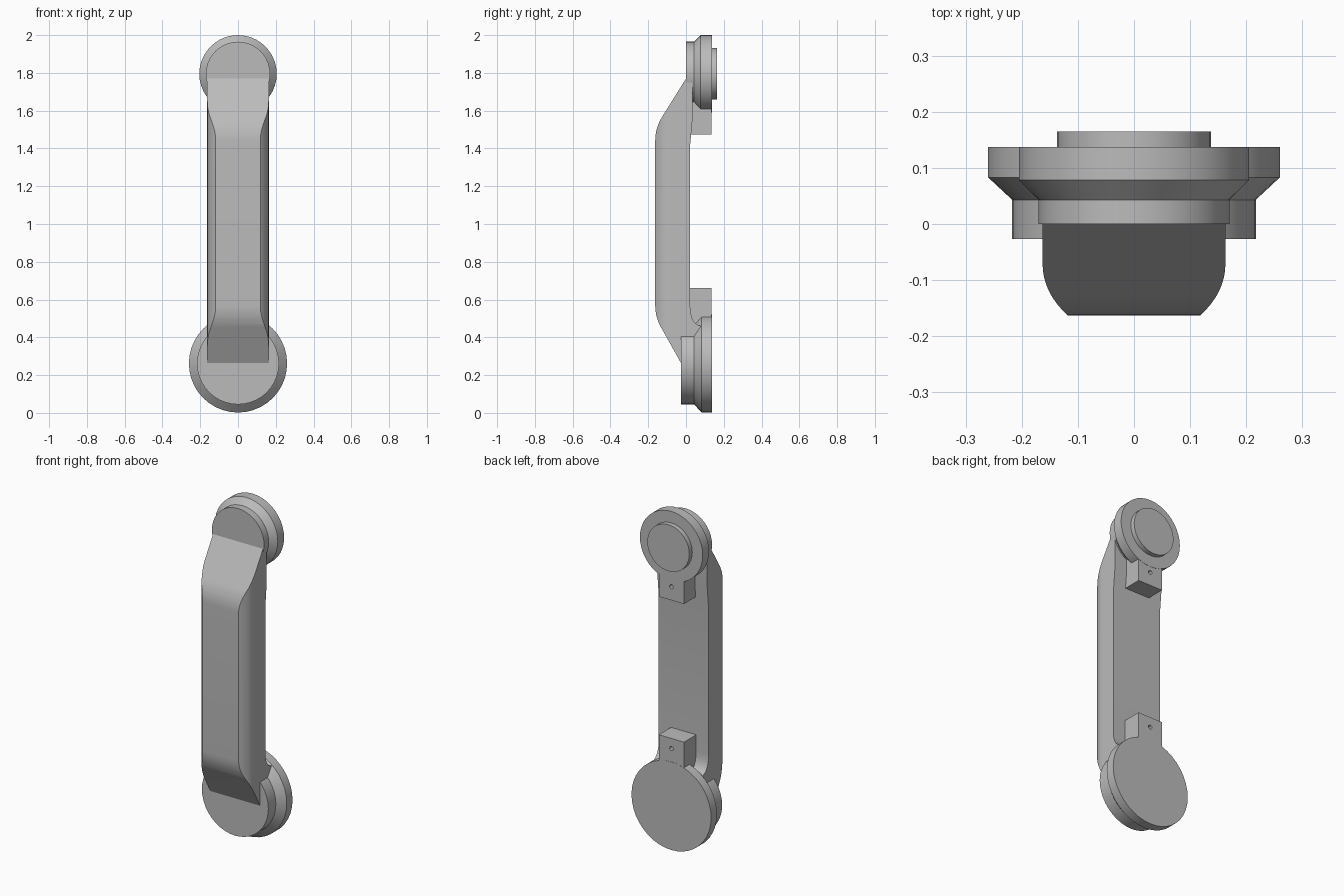
import bpy, bmesh, math
from mathutils import Matrix, Vector

cube = bpy.data.objects.get("Cube")
if cube:
    bpy.data.objects.remove(cube, do_unlink=True)

grey = bpy.data.materials.new("plain grey")
grey.use_nodes = True
GREY = (0.5, 0.5, 0.5, 1)
grey.diffuse_color = GREY
grey.node_tree.nodes["Principled BSDF"].inputs["Base Color"].default_value = GREY


def finish(bm, name):
    bmesh.ops.recalc_face_normals(bm, faces=bm.faces)
    mesh = bpy.data.meshes.new(name)
    bm.to_mesh(mesh)
    bm.free()
    mesh.materials.append(grey)
    obj = bpy.data.objects.new(name, mesh)
    bpy.context.collection.objects.link(obj)
    return obj


def activate(obj):
    bpy.ops.object.select_all(action='DESELECT')
    obj.select_set(True)
    bpy.context.view_layer.objects.active = obj


def smooth(obj):
    activate(obj)
    bpy.ops.object.shade_smooth_by_angle(angle=math.radians(25))


def prism(name, points, shift):
    """Extrude a closed outline along a vector."""
    bm = bmesh.new()
    face = bm.faces.new([bm.verts.new(p) for p in points])
    ext = bmesh.ops.extrude_face_region(bm, geom=[face])
    verts = [g for g in ext["geom"] if isinstance(g, bmesh.types.BMVert)]
    bmesh.ops.translate(bm, verts=verts, vec=shift)
    return finish(bm, name)


def bend(a, b, c, n=8):
    """Quadratic curve from a to c, pulled towards b."""
    a, b, c = Vector(a), Vector(b), Vector(c)
    return [tuple(a * (1 - t) ** 2 + b * 2 * t * (1 - t) + c * t * t)
            for t in (i / n for i in range(n + 1))]


def lathe(name, profile, z, steps=40):
    """Spin (radius, y) points around a front-to-back axis at height z."""
    bm = bmesh.new()
    rings = [[bm.verts.new((r * math.sin(math.tau * i / steps), y,
                            z + r * math.cos(math.tau * i / steps)))
              for i in range(steps)] for r, y in profile]
    for low, high in zip(rings, rings[1:]):
        for i in range(steps):
            j = (i + 1) % steps
            bm.faces.new((low[i], low[j], high[j], high[i]))
    bm.faces.new(rings[0])
    bm.faces.new(rings[-1])
    obj = finish(bm, name)
    smooth(obj)
    return obj


def boolean(obj, cutter, operation):
    cutter.hide_render = True
    mod = obj.modifiers.new("cut", 'BOOLEAN')
    mod.operation, mod.object, mod.solver = operation, cutter, 'EXACT'
    activate(obj)
    bpy.ops.object.modifier_apply(modifier=mod.name)
    bpy.data.objects.remove(cutter, do_unlink=True)


# Grip: side outline intersected with a rounded cross-section
side = [(0, 1.77)]
side += bend((-0.125, 1.57), (-0.163, 1.51), (-0.163, 1.44))
side += bend((-0.163, 0.57), (-0.163, 0.50), (-0.125, 0.44))
side += [(-0.027, 0.265), (0.06, 0.265), (0.08, 0.455)]
side += bend((0.08, 0.46), (0.022, 0.47), (0.022, 0.57))
side += [(0.022, 1.42), (0.035, 1.56), (0.035, 1.77)]
grip = prism("grip", [(-0.3, y, z) for y, z in side], (0.6, 0, 0))

half = [(0.163, 0.2)] + bend((0.163, -0.07), (0.163, -0.122), (0.118, -0.163))
half.append((0.118, -0.2))
section = half + [(-x, y) for x, y in reversed(half)]
boolean(grip, prism("section_cutter", [(x, y, 0.1) for x, y in section], (0, 0, 1.8)), 'INTERSECT')
smooth(grip)

# Earpiece and mouthpiece discs
lathe("upper_disc", [(0.17, 0), (0.17, 0.043), (0.205, 0.078), (0.205, 0.137)], 1.795)
lathe("upper_back_pad", [(0.137, 0.13), (0.137, 0.165)], 1.795)
lathe("lower_disc", [(0.217, -0.027), (0.217, 0.043), (0.26, 0.083), (0.26, 0.137)], 0.262)

# Rear blocks, each with a small screw hole
for name, low, high, hole in (("upper_block", 1.475, 1.66, 1.555),
                              ("lower_block", 0.44, 0.66, 0.60)):
    bm = bmesh.new()
    size = Matrix.Diagonal((0.164, 0.119, high - low, 1))
    bmesh.ops.create_cube(bm, size=1, matrix=Matrix.Translation((0, 0.0765, (low + high) / 2)) @ size)
    block = finish(bm, name)
    boolean(block, lathe("hole_cutter", [(0.012, 0.09), (0.012, 0.16)], hole, 16), 'DIFFERENCE')
